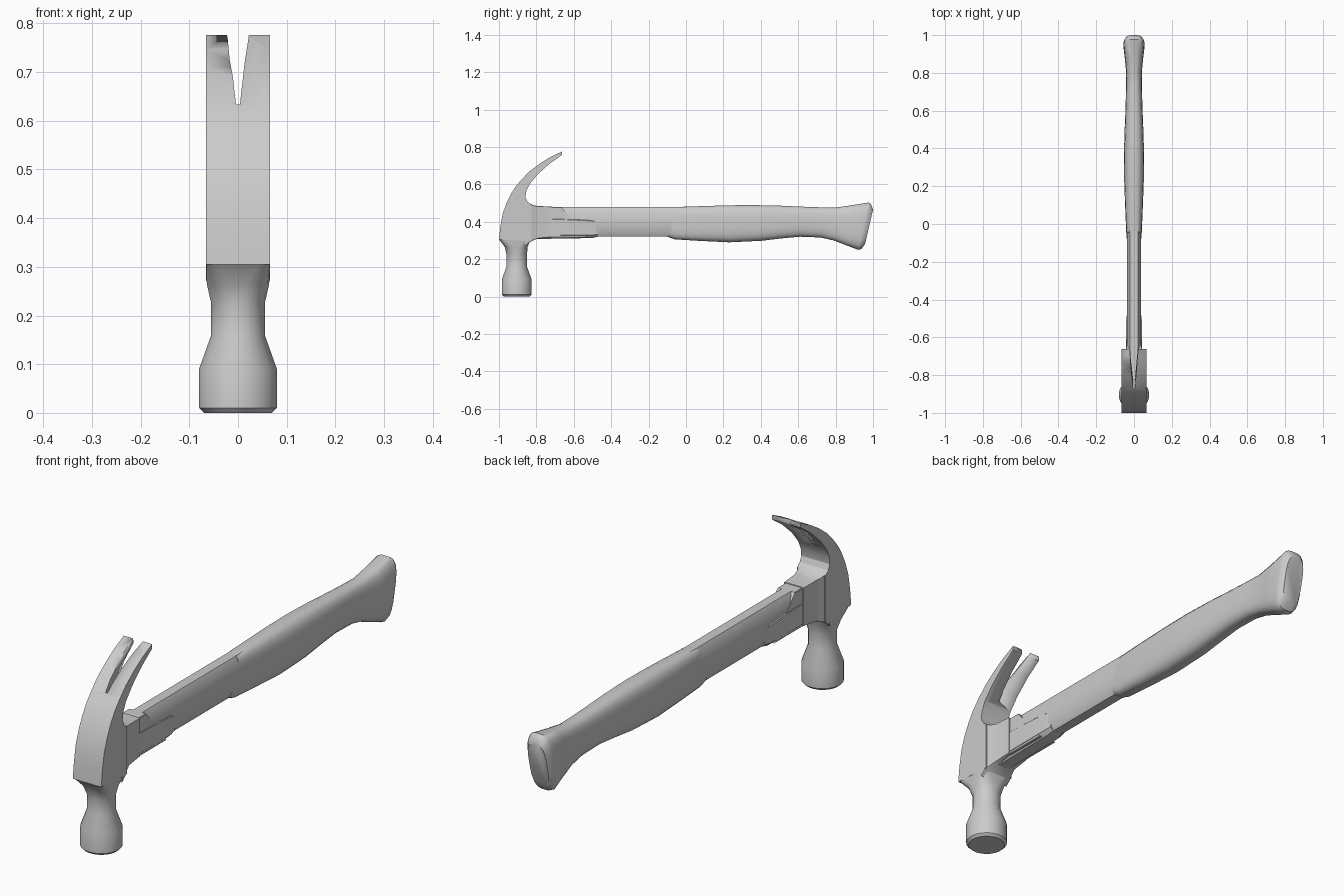
import bpy, bmesh
from math import cos, sin, pi, copysign, radians

if "Cube" in bpy.data.objects:
    bpy.data.objects.remove(bpy.data.objects["Cube"])


def finish(name, bm, angle=30):
    bmesh.ops.recalc_face_normals(bm, faces=bm.faces)
    me = bpy.data.meshes.new(name)
    bm.to_mesh(me)
    bm.free()
    ob = bpy.data.objects.new(name, me)
    bpy.context.collection.objects.link(ob)
    bpy.ops.object.select_all(action='DESELECT')
    ob.select_set(True)
    bpy.context.view_layer.objects.active = ob
    bpy.ops.object.shade_smooth_by_angle(angle=radians(angle))
    return ob


def loft(name, rings, angle=30):
    bm = bmesh.new()
    rows = [[bm.verts.new(p) for p in r] for r in rings]
    n = len(rows[0])
    for a, b in zip(rows, rows[1:]):
        for i in range(n):
            j = (i + 1) % n
            bm.faces.new((a[i], a[j], b[j], b[i]))
    bm.faces.new(rows[0])
    bm.faces.new(rows[-1])
    return finish(name, bm, angle)


def extrude_x(name, profile, w):
    bm = bmesh.new()
    f = bm.faces.new([bm.verts.new((-w, y, z)) for y, z in profile])
    r = bmesh.ops.extrude_face_region(bm, geom=[f])
    for v in r['geom']:
        if isinstance(v, bmesh.types.BMVert):
            v.co.x = w
    return finish(name, bm, 20)


def superellipse(p, n):
    """Unit outline: p = 1 is round, small p is boxy."""
    pts = [(cos(2 * pi * (i + .5) / n), sin(2 * pi * (i + .5) / n)) for i in range(n)]
    pts = [(copysign(abs(c) ** p, c), copysign(abs(s) ** p, s)) for c, s in pts]
    mx = max(abs(c) for c, s in pts)
    my = max(abs(s) for c, s in pts)
    return [(c / mx, s / my) for c, s in pts]


def upright(yt, zt, yb, zb, outline, w):
    """Section across the handle, may lean between its top and bottom points."""
    return [(w * u, yb + (yt - yb) * (v + 1) / 2, zb + (zt - zb) * (v + 1) / 2)
            for u, v in outline]


def chamfer(cx, cz):
    return [(1, 1 - cz), (1 - cx, 1), (cx - 1, 1), (-1, 1 - cz),
            (-1, cz - 1), (cx - 1, -1), (1 - cx, -1), (1, cz - 1)]


# Head with curved claw
head = extrude_x("claw_head", [
    (-1, .305), (-.993, .37), (-.981, .44), (-.962, .495), (-.938, .545), (-.912, .587),
    (-.88, .625), (-.836, .67), (-.783, .71), (-.725, .746), (-.663, .776),
    (-.663, .757), (-.73, .71), (-.794, .652), (-.837, .60), (-.855, .56), (-.858, .53),
    (-.848, .508), (-.83, .493), (-.83, .295)], .066)

# Nail slot, tapered and leaning down towards the inside of the claw
slot = [(-.03, .84), (-.021, .776), (-.010, .70), (-.004, .635),
        (.004, .635), (.010, .70), (.021, .776), (.03, .84)]
cutter = loft("slot_cutter", [[(x, y, z - (y + .875) * .35 * min(1, max(0, (.8 - z) / .165)))
                               for x, z in slot] for y in (-1.05, -.875, -.55)])
cutter.hide_render = True
mod = head.modifiers.new("slot", 'BOOLEAN')
mod.operation = 'DIFFERENCE'
mod.solver = 'EXACT'
mod.object = cutter
bpy.context.view_layer.objects.active = head
bpy.ops.object.modifier_apply(modifier=mod.name)
bpy.data.objects.remove(cutter)

# Striking face and neck, blending from round to the square head
neck = []
for z, cy, rx, ry, p in [(0, -.905, .07, .07, 1), (.01, -.905, .08, .08, 1),
                         (.09, -.905, .08, .08, 1), (.16, -.905, .055, .055, 1),
                         (.225, -.905, .055, .055, 1), (.265, -.908, .064, .061, .7),
                         (.306, -.915, .066, .085, .2)]:
    neck.append([(rx * u, cy + ry * v, z) for u, v in superellipse(p, 24)])
loft("striking_face_and_neck", neck)

# Tapered socket behind the head
box = chamfer(.06, .02)
loft("head_socket", [upright(y, zt, y, zb, box, w) for y, zt, zb, w in [
    (-.86, .515, .27, .066), (-.84, .50, .288, .065), (-.815, .488, .302, .056),
    (-.79, .484, .311, .049), (-.714, .481, .318, .045)]])

# Shaft with chamfered edges
loft("shaft", [upright(y, .478, y, .32, chamfer(.45, .4), .038) for y in (-.75, .05)])

# Square shoulder where the chamfers stop
loft("shaft_shoulder", [upright(yt, .478, yb, .316, chamfer(.05, .03), .04)
                        for yt, yb in ((-.72, -.72), (-.665, -.53))])

# Raised rib under the shaft
loft("lower_rib", [upright(y, zt, y, zb, chamfer(.4, .3), w) for y, zt, zb, w in [
    (-.80, .43, .308, .042), (-.66, .43, .31, .042),
    (-.50, .42, .313, .041), (-.47, .40, .321, .036)]])

# Rounded grip with flared butt
grip = [(-.04, .478, -.10, .32, .038, .55), (-.02, .48, -.06, .306, .041, .6),
        (.07, .483, .07, .298, .046, .65), (.23, .488, .23, .29, .052, .7),
        (.36, .489, .40, .298, .053, .7), (.50, .486, .52, .312, .049, .7),
        (.61, .481, .61, .32, .045, .7), (.72, .477, .72, .316, .042, .7),
        (.80, .476, .79, .30, .041, .7), (.88, .487, .855, .275, .047, .65),
        (.976, .503, .92, .25, .056, .6), (.988, .495, .937, .254, .053, .6),
        (1.0, .465, .957, .28, .042, .6)]
loft("grip", [upright(yt, zt, yb, zb, superellipse(p, 20), w)
              for yt, zt, yb, zb, w, p in grip], 35)
